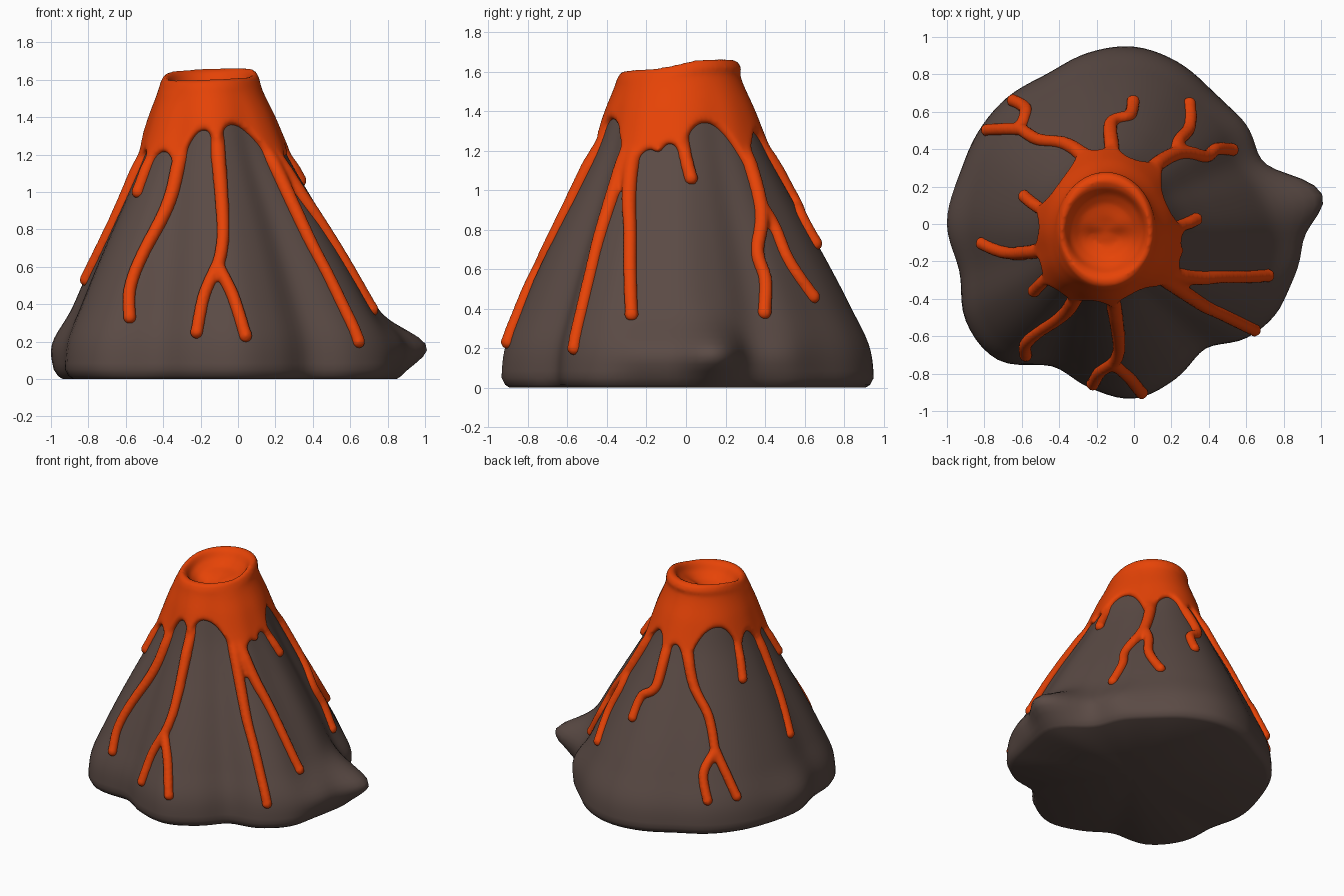
import bpy, bmesh, math
from math import sin, cos, radians, exp, tanh
from mathutils import Vector

cube = bpy.data.objects.get("Cube")
if cube:
    bpy.data.objects.remove(cube)

CRATER = Vector((-0.15, -0.035, 0))
NECK = 0.25
# Footprint radius every 15 degrees, and slope spread every 0.2 of height
FOOT = [.85, .79, .73, .79, .83, .90, .95, .95, .93, .96, .97, .965,
        .97, .96, 1.04, 1.03, .88, .91, .935, .86, .77, .86, .90, .85]
SPREAD = [1, .97, .84, .695, .54, .38, .23, .115, 0]
# Boulders round the foot: heading, angular width, size
BOULDERS = [(9, 10, .215), (180, 15, .04), (347, 11, .07), (35, 12, .05)]


def material(name, color):
    m = bpy.data.materials.new(name)
    m.use_nodes = True
    m.diffuse_color = color
    bsdf = next(n for n in m.node_tree.nodes if n.type == 'BSDF_PRINCIPLED')
    bsdf.inputs["Base Color"].default_value = color
    bsdf.inputs["Roughness"].default_value = 0.8
    return m


def spline(values, t, loop=False):
    """Smooth curve through evenly spaced values."""
    n = len(values)
    i = math.floor(t) if loop else min(max(math.floor(t), 0), n - 2)
    f = t - i
    pick = (lambda k: values[k % n]) if loop else (lambda k: values[min(max(k, 0), n - 1)])
    a, b, c, d = (pick(i + k) for k in (-1, 0, 1, 2))
    return b + f / 2 * (c - a + f * (2 * a - 5 * b + 4 * c - d + f * (3 * (b - c) + d - a)))


def turn(a, b):
    """Signed angle between two headings in degrees."""
    return (a - b + 180) % 360 - 180


def neck(angle, radius, oval=1.0):
    """Point on a crater ring, from round to slightly oval."""
    return CRATER + Vector(((1 - .07 * oval) * radius * cos(radians(angle)),
                            (1 + .1 * oval) * radius * sin(radians(angle)), 0))


def slope(angle, z, lift=0.0):
    """Point on the mountainside at a heading and height."""
    ray = Vector((cos(radians(angle)), sin(radians(angle)), 0))
    foot = ray * spline(FOOT, angle / 15, loop=True)
    p = neck(angle, NECK).lerp(foot, spline(SPREAD, z / 0.2))
    swell = sum(s * exp(-(turn(angle, h) / w) ** 2) for h, w, s in BOULDERS)
    p += ray * (lift + swell * exp(-((z - 0.17) / 0.13) ** 2))
    p.z = z
    return p


def loft(bm, rings, start, end):
    """Skin closed rings and close both ends to a centre point."""
    loops = [[bm.verts.new(p) for p in r] for r in rings]
    n = len(loops[0])
    first, last = bm.verts.new(start), bm.verts.new(end)
    for j in range(n):
        k = (j + 1) % n
        bm.faces.new((first, loops[0][k], loops[0][j]))
        bm.faces.new((last, loops[-1][j], loops[-1][k]))
        for lo, hi in zip(loops, loops[1:]):
            bm.faces.new((lo[j], lo[k], hi[k], hi[j]))


def finish(bm, name, mat):
    bmesh.ops.recalc_face_normals(bm, faces=bm.faces)
    mesh = bpy.data.meshes.new(name)
    bm.to_mesh(mesh)
    bm.free()
    mesh.materials.append(mat)
    ob = bpy.data.objects.new(name, mesh)
    bpy.context.collection.objects.link(ob)
    return ob


rock = material("dark rock", (0.103, 0.069, 0.059, 1))
lava = material("orange lava", (0.79, 0.056, 0.002, 1))
HEADINGS = [i * 3 for i in range(120)]

# Mountain body with a softened foot
bm = bmesh.new()
rings = [[Vector((p.x * s, p.y * s, z)) for p in (slope(a, .03) for a in HEADINGS)]
         for s, z in ((.955, 0), (.98, .015))]
rings += [[slope(a, 0.05 + 1.37 * i / 40) for a in HEADINGS] for i in range(41)]
loft(bm, rings, (0, 0, 0), CRATER + Vector((0, 0, 1.42)))
mountain = finish(bm, "mountain", rock)
bpy.ops.object.select_all(action='DESELECT')
mountain.select_set(True)
bpy.context.view_layer.objects.active = mountain
bpy.ops.object.shade_smooth_by_angle(angle=radians(50))

# Lava streams as (heading, height) paths down the slope
STREAMS = {
    "front": [(272, 1.3), (269, .8), (265, .6)],
    "front_fork_a": [(265, .61), (259, .45), (256, .25)],
    "front_fork_b": [(265, .61), (270, .45), (273, .23)],
    "front_left": [(240, 1.3), (238, 1.0), (231, .7), (229, .5), (231, .33)],
    "left_short": [(214, 1.3), (216, 1.0)],
    "left": [(196, 1.3), (193, .85), (187, .53)],
    "left_back_short": [(167, 1.3), (162, .99)],
    "back_left": [(109, 1.3), (122, 1.0), (134, .8), (138, .56)],
    "back_left_fork_a": [(138, .58), (143, .42), (147, .27)],
    "back_left_fork_b": [(138, .58), (132, .44), (134, .26)],
    "back": [(88, 1.3), (94, .97), (85, .87), (85, .73)],
    "back_right": [(56, 1.3), (51, .93), (40, .7), (40, .55), (36, .38)],
    "back_right_fork": [(50, .95), (55, .82), (56, .65), (63, .46)],
    "right_short": [(0, 1.3), (6, 1.06)],
    "right": [(323, 1.3), (329, 1.0), (334, .8), (337, .6), (340, .37)],
    "front_right": [(319, 1.3), (317, .8), (318, .55), (319, .2)],
}
# Dips of the cap's lower edge: heading, depth, width
DIPS = [(272, .16, 5), (239, .27, 11), (216, .2, 11), (194, .24, 11), (166, .22, 9),
        (113, .3, 11), (89, .22, 8), (52, .33, 13), (0, .17, 9), (344, .12, 8), (323, .36, 13)]


def hem(angle):
    """Lower edge of the lava cap: arches that dip at each stream."""
    return 1.39 - sum(d * exp(-abs(turn(angle, h)) / w) for h, d, w in DIPS)


# Lava cap: hem, flank, rolled rim and rounder crater bowl (radius, drop, oval)
bm = bmesh.new()
RIM = [(.287, -.045, 1), (.27, -.01, 1), (.245, 0, .8), (.22, -.02, .4),
       (.195, -.065, 0), (.145, -.105, 0), (.08, -.125, 0)]
columns = []
for a in HEADINGS:
    low = hem(a)
    rim = 1.632 + 0.029 * tanh(2.2 * sin(radians(a))) + 0.01 * cos(radians(a))
    col = [slope(a, low, -.03), slope(a, low + .004, .012), slope(a, low + .025, .027)]
    col += [slope(a, low + .025 + (rim - .1 - low) * i / 10, .03) for i in range(1, 11)]
    col += [neck(a, r, oval) + Vector((0, 0, rim + dz)) for r, dz, oval in RIM]
    columns.append(col)
loft(bm, list(zip(*columns)), CRATER + Vector((0, 0, 1.1)), CRATER + Vector((0, 0, 1.5)))


# Stream tubes that surface from under the cap, with round tips
def add_stream(bm, name, path):
    steps = 24
    curve = bpy.data.curves.new(name, 'CURVE')
    curve.dimensions = '3D'
    curve.bevel_depth = 0.036
    curve.bevel_resolution = 3
    curve.use_fill_caps = True
    line = curve.splines.new('POLY')
    line.points.add(steps)
    branch = "fork" in name
    for i, pt in enumerate(line.points):
        t = i / steps * (len(path) - 1)
        z = spline([q[1] for q in path], t)
        sink = 0 if branch else 0.2 * max(0, z - 1.12)
        p = slope(spline([q[0] for q in path], t), z, .003 - sink)
        pt.co = (*p, 1)
        pt.radius = 1.0 if branch else 1 + 0.25 * max(0, 1 - 2 * i / steps)
    helper = bpy.data.objects.new(name, curve)
    bpy.context.collection.objects.link(helper)
    tube = bpy.data.meshes.new_from_object(
        helper.evaluated_get(bpy.context.evaluated_depsgraph_get()))
    bm.from_mesh(tube)
    bpy.data.objects.remove(helper)
    bpy.data.curves.remove(curve)
    bpy.data.meshes.remove(tube)
    tip = bmesh.ops.create_icosphere(bm, subdivisions=2, radius=0.039)
    bmesh.ops.translate(bm, verts=tip["verts"], vec=p)


for name, path in STREAMS.items():
    add_stream(bm, name, path)
bmesh.ops.remove_doubles(bm, verts=bm.verts, dist=1e-5)
flow = finish(bm, "lava_flow", lava)

# Fuse cap and streams into one soft surface
fuse = flow.modifiers.new("fuse", 'REMESH')
fuse.mode = 'VOXEL'
fuse.voxel_size = 0.012
fuse.use_smooth_shade = True
soften = flow.modifiers.new("soften", 'SMOOTH')
soften.factor = 0.5
soften.iterations = 8
